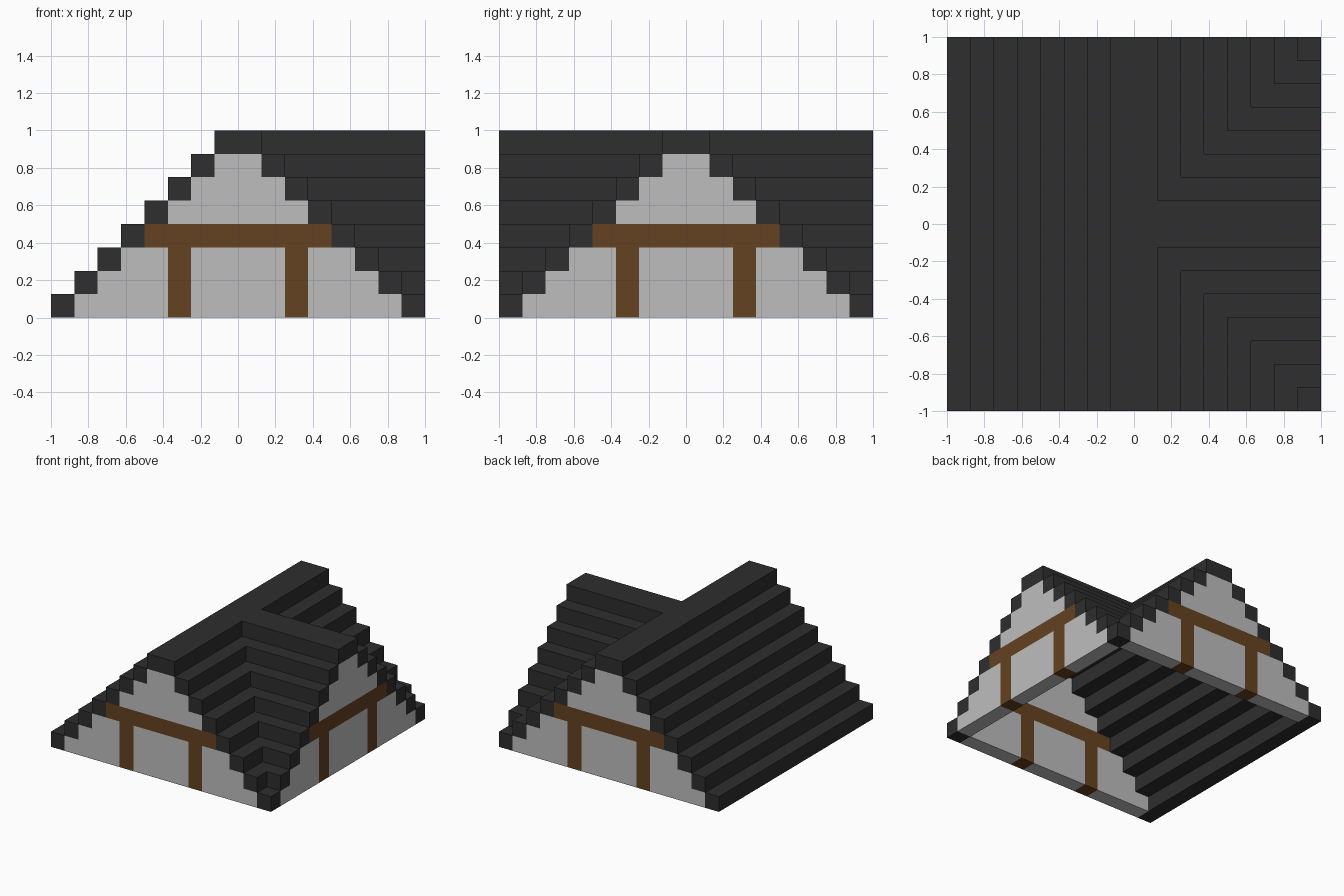
import bpy, bmesh, math
from mathutils import Matrix

if "Cube" in bpy.data.objects:
    bpy.data.objects.remove(bpy.data.objects["Cube"], do_unlink=True)

S = 0.125   # height and depth of one step
STEPS = 8


def material(name, rgb):
    m = bpy.data.materials.new(name)
    m.use_nodes = True
    m.diffuse_color = (*rgb, 1)
    bsdf = m.node_tree.nodes["Principled BSDF"]
    bsdf.inputs["Base Color"].default_value = (*rgb, 1)
    bsdf.inputs["Roughness"].default_value = 0.9
    return m


ROOF = material("dark slate", (0.0273, 0.0273, 0.0273))
WALL = material("light grey plaster", (0.515, 0.515, 0.515))
WOOD = material("brown timber", (0.130, 0.054, 0.0152))


def prism(name, pts, height, mat, matrix):
    """Extrude a flat outline along local z, then place it."""
    bm = bmesh.new()
    face = bm.faces.new([bm.verts.new((x, y, 0)) for x, y in pts])
    ext = bmesh.ops.extrude_face_region(bm, geom=[face])
    top = [v for v in ext["geom"] if isinstance(v, bmesh.types.BMVert)]
    bmesh.ops.translate(bm, vec=(0, 0, height), verts=top)
    bm.transform(matrix)
    bmesh.ops.recalc_face_normals(bm, faces=bm.faces[:])
    mesh = bpy.data.meshes.new(name)
    bm.to_mesh(mesh)
    bm.free()
    mesh.materials.append(mat)
    obj = bpy.data.objects.new(name, mesh)
    bpy.context.scene.collection.objects.link(obj)
    return obj


def rect(x0, x1, y0, y1):
    return [(x0, y0), (x1, y0), (x1, y1), (x0, y1)]


def mirror(pts):
    return [(-x, y) for x, y in pts]


def stair(first, last):
    """Right-hand stepped edge under the roof, from step first to step last."""
    pts = []
    for k in range(first, last + 1):
        half = 1 - S * (k + 1)
        pts += [(half, k * S), (half, (k + 1) * S)]
    return pts


# Roof: long steps on the right-hand slope, L-shaped steps round each valley
for k in range(STEPS - 1):
    outer, inner = 1 - k * S, 1 - (k + 1) * S
    place = Matrix.Translation((0, 0, k * S))
    prism(f"main_roof_step_{k + 1}", rect(-outer, -inner, -1, 1), S, ROOF, place)
    if k == 0:
        outline = rect(inner, 1, inner, 1)
    else:
        outline = [(inner, inner), (1, inner), (1, outer),
                   (outer, outer), (outer, 1), (inner, 1)]
    for side, sign in (("front", -1), ("back", 1)):
        prism(f"{side}_valley_step_{k + 1}", [(x, sign * y) for x, y in outline],
              S, ROOF, place)

# T-shaped ridge cap
prism("roof_ridge", [(-S, -1), (S, -1), (S, -S), (1, -S), (1, S), (S, S), (S, 1), (-S, 1)],
      S, ROOF, Matrix.Translation((0, 0, 1 - S)))

# Three identical gable walls, flush with the roof ends
side_panel = [(0.375, 0)] + stair(0, 2) + [(0.375, 0.375)]
half_gable = stair(4, 6)
upper_gable = half_gable + mirror(half_gable)[::-1]
upright = Matrix.Translation((0, -1 + S, 0)) @ Matrix.Rotation(math.pi / 2, 4, 'X')

for gable, angle in (("front", 0), ("left", math.pi / 2), ("back", math.pi)):
    place = Matrix.Rotation(angle, 4, 'Z') @ upright
    parts = [
        ("wall_panel_a", side_panel, WALL),
        ("wall_panel_b", mirror(side_panel), WALL),
        ("wall_panel_middle", rect(-0.25, 0.25, 0, 0.375), WALL),
        ("upper_gable", upper_gable, WALL),
        ("cross_beam", rect(-0.5, 0.5, 0.375, 0.5), WOOD),
        ("post_a", rect(0.25, 0.375, 0, 0.375), WOOD),
        ("post_b", rect(-0.375, -0.25, 0, 0.375), WOOD),
    ]
    for part, outline, mat in parts:
        prism(f"{gable}_{part}", outline, S, mat, place)
